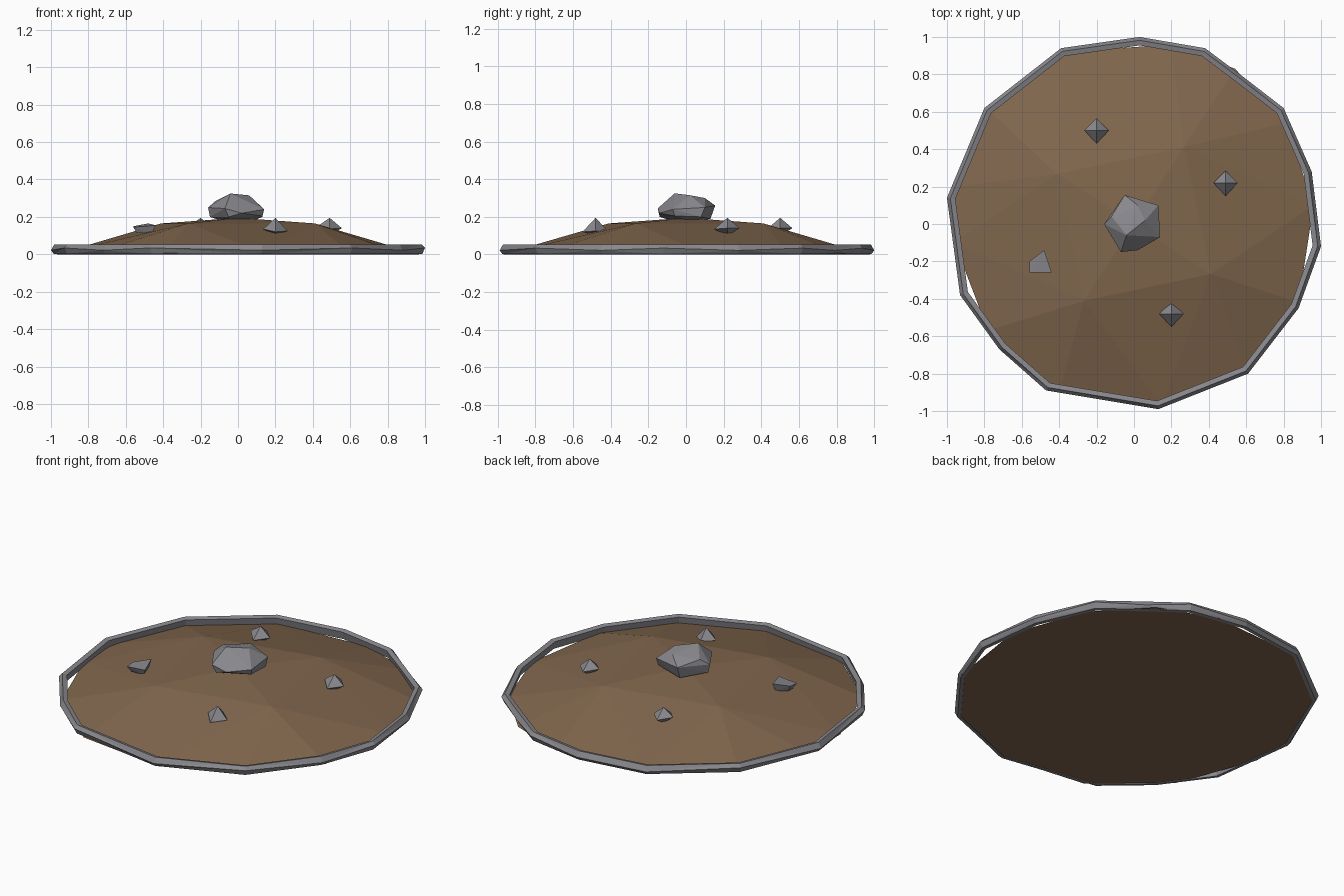
import bpy
import bmesh
from math import radians, cos, sin

cube = bpy.data.objects.get("Cube")
if cube:
    bpy.data.objects.remove(cube, do_unlink=True)


def material(name, colour):
    mat = bpy.data.materials.new(name)
    mat.use_nodes = True
    mat.diffuse_color = colour
    mat.node_tree.nodes["Principled BSDF"].inputs["Base Color"].default_value = colour
    return mat


earth = material("brown earth", (0.22, 0.135, 0.075, 1))
stone = material("grey stone", (0.25, 0.25, 0.27, 1))


def finish(name, bm, mat):
    bmesh.ops.recalc_face_normals(bm, faces=bm.faces)
    mesh = bpy.data.meshes.new(name)
    bm.to_mesh(mesh)
    bm.free()
    mesh.materials.append(mat)
    obj = bpy.data.objects.new(name, mesh)
    bpy.context.collection.objects.link(obj)
    return obj


def hull(name, points, mat):
    """Faceted solid wrapped around a few corner points."""
    bm = bmesh.new()
    verts = [bm.verts.new(p) for p in points]
    result = bmesh.ops.convex_hull(bm, input=verts)
    loose = set(result["geom_interior"]) | set(result["geom_unused"])
    bmesh.ops.delete(bm, geom=[g for g in loose if isinstance(g, bmesh.types.BMVert)],
                     context="VERTS")
    return finish(name, bm, mat)


# Low mound: centre, four shoulder corners, flat foot
edge = [(0.2, 0.96), (0.54, 0.83), (0.81, 0.54), (0.96, 0.1), (0.88, -0.42),
        (0.6, -0.78), (0.15, -0.97), (-0.4, -0.9), (-0.78, -0.57),
        (-0.96, -0.1), (-0.96, 0.2), (-0.78, 0.61), (-0.37, 0.92)]
shoulder = [(0.49 * cos(radians(a)), 0.49 * sin(radians(a)), 0.165)
            for a in (57, 147, 237, 327)]
hull("mound", [(0, 0, 0.195)] + shoulder + [(x, y, 0.003) for x, y in edge], earth)

# Irregular stone kerb: one loop of corners swept through a small section
kerb = [(0.03, 1.0), (0.38, 0.94), (0.58, 0.79), (0.8, 0.62), (0.95, 0.28),
        (1.0, -0.12), (0.88, -0.45), (0.61, -0.8), (0.13, -0.99), (-0.47, -0.89),
        (-0.72, -0.67), (-0.93, -0.38), (-1.0, 0.14), (-0.8, 0.62), (-0.39, 0.94)]
section = [(1.0, 0.028), (0.982, 0.053), (0.955, 0.046), (0.965, 0.0), (0.985, 0.002)]
bm = bmesh.new()
rings = []
for i, (x, y) in enumerate(kerb):
    tilt = 0.006 if i % 2 else -0.006
    rings.append([bm.verts.new((x * s, y * s, z + (tilt if j == 0 else 0)))
                  for j, (s, z) in enumerate(section)])
for a, b in zip(rings, rings[1:] + rings[:1]):
    for j in range(len(section)):
        k = (j + 1) % len(section)
        bm.faces.new((a[j], a[k], b[k], b[j]))
bmesh.ops.triangulate(bm, faces=bm.faces)
finish("stone_kerb", bm, stone)

# Boulder on the summit
hull("summit_boulder", [
    (-0.04, -0.06, 0.325), (0.06, 0.02, 0.315), (0.02, 0.1, 0.3), (-0.12, 0.04, 0.285),
    (-0.16, 0, 0.25), (-0.05, 0.155, 0.26), (0.13, 0.1, 0.25), (0.14, -0.07, 0.24),
    (-0.07, -0.15, 0.245), (0.02, -0.14, 0.22), (-0.15, 0, 0.2), (0.13, 0.08, 0.2),
    (0.13, -0.06, 0.205), (-0.05, -0.14, 0.2), (-0.05, 0.13, 0.19),
    (-0.06, -0.05, 0.17), (0.06, 0.03, 0.17)], stone)

# Small pointed stones: x, y, and the height of their widest corners
for name, x, y, z in (("front_stone", 0.2, -0.48, 0.125),
                      ("left_stone", 0.49, 0.22, 0.14),
                      ("back_stone", -0.2, 0.5, 0.14)):
    hull(name, [(x, y, 0.195), (x, y, 0.1), (x - 0.065, y, z + 0.01), (x + 0.065, y, z),
                (x, y + 0.065, z), (x, y - 0.07, z - 0.005)], stone)

# Flat stone
flat = [(-0.56, -0.2, 0.15), (-0.48, -0.14, 0.165), (-0.44, -0.26, 0.155), (-0.56, -0.26, 0.145)]
hull("flat_stone", flat + [(-0.5 + (x + 0.5) * 0.7, -0.21 + (y + 0.21) * 0.7, 0.115)
                           for x, y, z in flat], stone)
